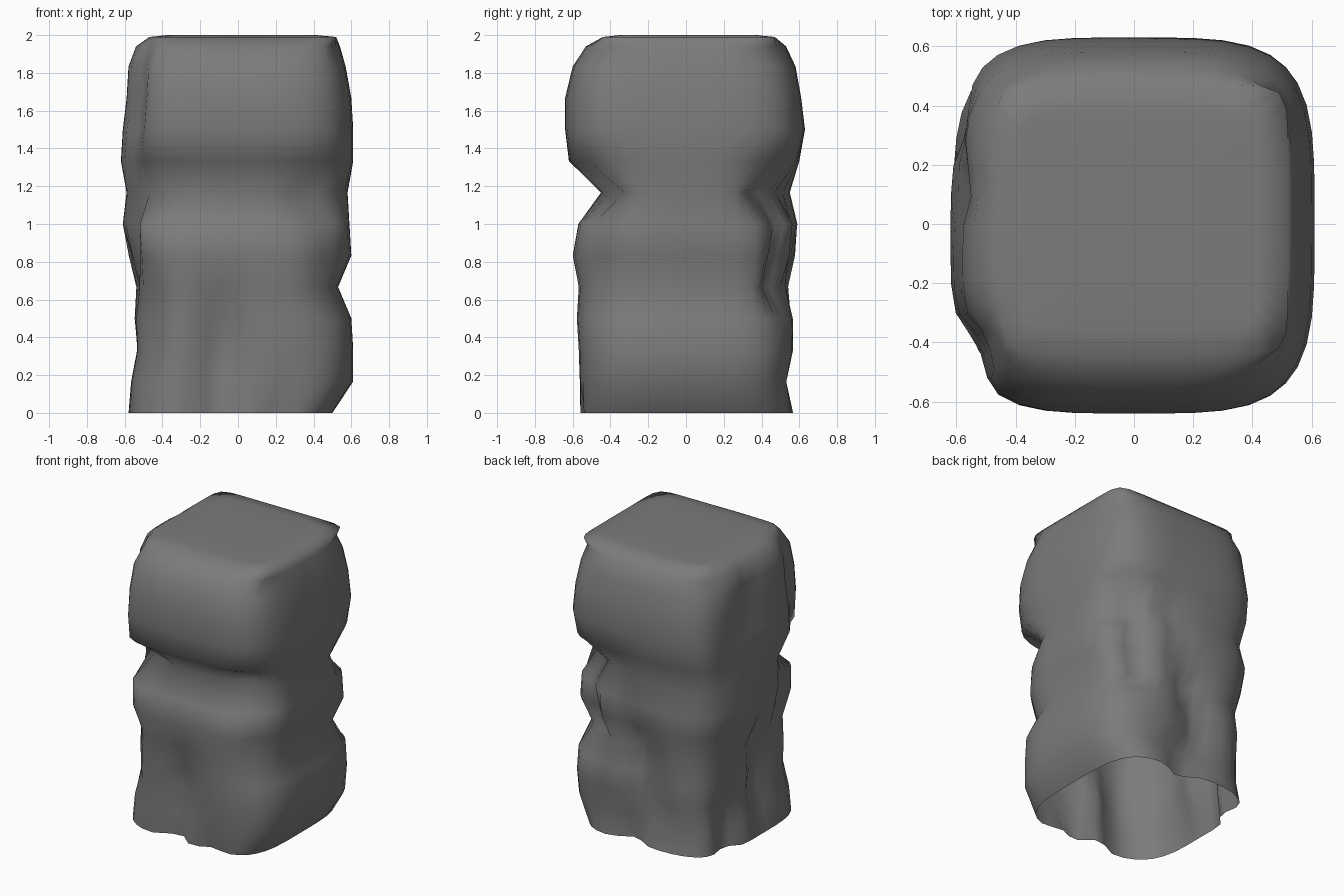
import bpy
import bmesh
from math import cos, sin, atan2, exp, degrees

# Remove the default cube
default = bpy.data.objects.get("Cube")
if default:
    bpy.data.objects.remove(default, do_unlink=True)

# Stone material
stone = bpy.data.materials.new("dark grey stone")
stone.use_nodes = True
colour = (0.2, 0.2, 0.2, 1)
stone.diffuse_color = colour
stone.node_tree.nodes["Principled BSDF"].inputs["Base Color"].default_value = colour

# Reach of each side at evenly spaced heights, in hundredths
SIDES = {
    "left":  [50, 61, 61, 60, 53, 60, 59, 58, 61, 61, 60, 57, 54, 52],
    "right": [58, 57, 54, 55, 54, 58, 61, 59, 62, 61, 59, 58, 54, 47],
    "front": [57, 57, 57, 58, 57, 60, 57, 45, 62, 64, 64, 60, 53, 44],
    "back":  [57, 54, 57, 57, 55, 58, 59, 55, 60, 63, 61, 58, 53, 47],
}
HEIGHTS = [level / 6 for level in range(12)] + [1.94, 1.99]
SEGMENTS_PER_SIDE = 12

# Dents: angle, height, angular width, height width, depth
DENTS = [
    (-45, 1.17, 14, .1, .1),      # ends of the front groove
    (-135, 1.17, 14, .1, .1),
    (-45, .83, 12, .25, .05),     # worn front left corner
    (42, 1.17, 13, .1, .17),      # groove of the back left corner
    (68, 1.19, 14, .1, .08),
    (50, .87, 9, .22, .12),
    (55, .67, 13, .1, .07),
    (76, .9, 10, .15, .06),       # winding hollow down the back
    (90, .63, 11, .16, .09),
    (100, .37, 11, .18, .09),
    (84, 0, 11, .2, .09),
    (-142, 1.6, 8, .4, .08),      # chipped front right corner
    (-135, .5, 10, .3, .04),
    (-99, .37, 12, .24, .11),     # cleft in the foot of the front
    (-104, 0, 8, .18, .1),
    (-72, 0, 8, .13, .05),
    (168, 1.7, 9, .2, .05),       # folds of the right side
    (150, 1.4, 9, .2, .05),
    (209, .95, 9, .2, .08),
    (186, .62, 10, .18, .09),
    (184, .3, 9, .16, .07),
    (150, .1, 8, .25, .1),
]


def dent_depth(angle, z):
    total = 0
    for centre, height, width, tall, depth in DENTS:
        turn = (angle - centre + 180) % 360 - 180
        total += depth * exp(-(turn / width) ** 2 - ((z - height) / tall) ** 2)
    return total


def square_walk():
    """Evenly spaced points around a square reaching one unit each way."""
    steps = [2 * i / SEGMENTS_PER_SIDE - 1 for i in range(SEGMENTS_PER_SIDE)]
    return ([(1, t) for t in steps] + [(-t, 1) for t in steps]
            + [(-1, -t) for t in steps] + [(t, -1) for t in steps])


def outline(level, corner):
    """Point on the rounded square section of one level."""
    u, v = corner
    squareness = 12 if level > 12 else 4
    size = (abs(u) ** squareness + abs(v) ** squareness) ** (1 / squareness)
    x = u / size * SIDES["left" if u > 0 else "right"][level] / 100
    y = v / size * SIDES["back" if v > 0 else "front"][level] / 100
    angle = atan2(y, x)
    inward = dent_depth(degrees(angle), HEIGHTS[level])
    return x - inward * cos(angle), y - inward * sin(angle), HEIGHTS[level]


# Weathered pillar, open underneath
bm = bmesh.new()
rings = [[bm.verts.new(outline(level, corner)) for corner in square_walk()]
         for level in range(len(HEIGHTS))]

# Flat top
for shrink in (.8, .4):
    rings.append([bm.verts.new((v.co.x * shrink, v.co.y * shrink, 2))
                  for v in rings[len(HEIGHTS) - 1]])

for lower, upper in zip(rings, rings[1:]):
    count = len(lower)
    for i in range(count):
        j = (i + 1) % count
        bm.faces.new((lower[i], lower[j], upper[j], upper[i]))
bm.faces.new(rings[-1])
for face in bm.faces:
    face.smooth = True

mesh = bpy.data.meshes.new("stone_pillar")
bm.to_mesh(mesh)
bm.free()
mesh.materials.append(stone)
pillar = bpy.data.objects.new("stone_pillar", mesh)
bpy.context.collection.objects.link(pillar)
